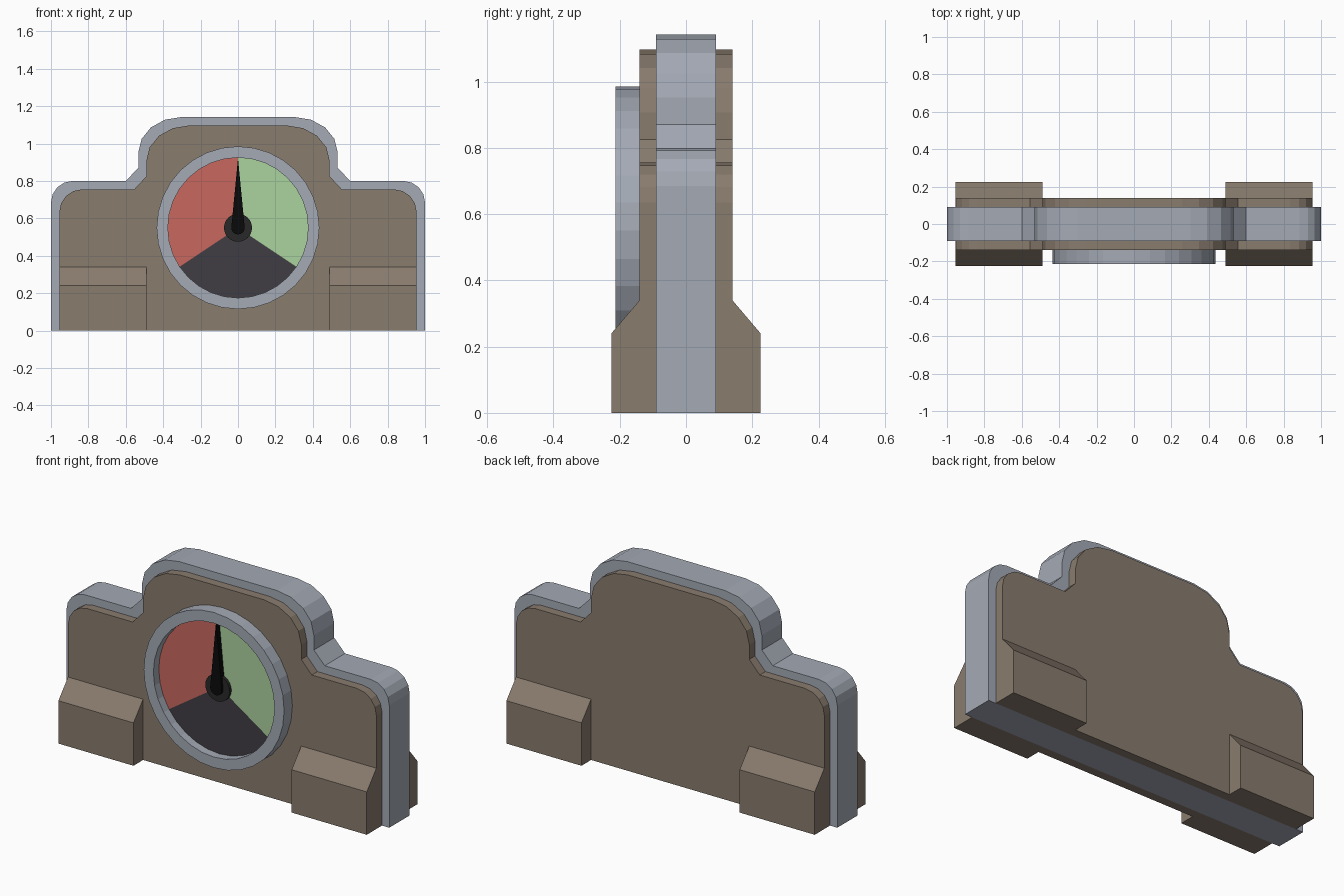
import bpy, bmesh
from math import sin, cos, pi

if "Cube" in bpy.data.objects:
    bpy.data.objects.remove(bpy.data.objects["Cube"])


def material(name, rgb):
    m = bpy.data.materials.new(name)
    m.diffuse_color = (*rgb, 1)
    m.use_nodes = True
    m.node_tree.nodes["Principled BSDF"].inputs["Base Color"].default_value = m.diffuse_color
    return m


BROWN = material("brown", (0.25, 0.20, 0.155))
STEEL = material("steel", (0.37, 0.40, 0.46))
RED = material("red", (0.58, 0.138, 0.112))
GREEN = material("green", (0.41, 0.645, 0.337))
DARK = material("dark", (0.051, 0.048, 0.056))
HUB = material("hub", (0.022, 0.022, 0.022))
BLACK = material("black", (0.003, 0.003, 0.003))


def finish(name, bm, mat):
    bmesh.ops.recalc_face_normals(bm, faces=bm.faces)
    mesh = bpy.data.meshes.new(name)
    bm.to_mesh(mesh)
    bm.free()
    mesh.materials.append(mat)
    ob = bpy.data.objects.new(name, mesh)
    bpy.context.collection.objects.link(ob)
    return ob


def loft(name, rings, mat, closed=False):
    """Skin matching loops of points; cap the ends or join them round."""
    bm = bmesh.new()
    loops = [[bm.verts.new(p) for p in r] for r in rings]
    pairs = list(zip(loops, loops[1:]))
    if closed:
        pairs.append((loops[-1], loops[0]))
    else:
        bm.faces.new(loops[0])
        bm.faces.new(loops[-1])
    for a, b in pairs:
        for i in range(len(a)):
            j = (i + 1) % len(a)
            bm.faces.new((a[i], a[j], b[j], b[i]))
    return finish(name, bm, mat)


def prism(name, pts, y0, y1, mat):
    return loft(name, [[(x, y, z) for x, z in pts] for y in (y0, y1)], mat)


def arc(cx, cz, rx, rz, a0, a1, n):
    angles = [a0 + (a1 - a0) * i / n for i in range(n + 1)]
    return [(cx + rx * cos(a), cz + rz * sin(a)) for a in angles]


def outline(w, shoulder, r, notch_x, neck_x, neck_z, top, rx, rz):
    """Stepped, rounded front outline mirrored across x = 0."""
    half = [(w, 0)] + arc(w - r, shoulder - r, r, r, 0, pi / 2, 4)
    half += [(notch_x, shoulder), (neck_x, neck_z)]
    half += arc(neck_x - rx, top - rz, rx, rz, 0, pi / 2, 4)
    return half + [(-x, z) for x, z in reversed(half)]


# Body: steel core with a brown plate on each face
prism("body_core", outline(1.0, 0.80, 0.115, 0.60, 0.533, 0.87, 1.142, 0.23, 0.19),
      -0.09, 0.09, STEEL)
plate = outline(0.955, 0.755, 0.12, 0.555, 0.49, 0.825, 1.097, 0.23, 0.19)
for side, s in (("front", -1), ("back", 1)):
    prism(side + "_plate", plate, 0.09 * s, 0.14 * s, BROWN)
    # Feet with sloped tops
    for end, e in (("left", -1), ("right", 1)):
        section = [(0.14, 0), (0.225, 0), (0.225, 0.24), (0.14, 0.34)]
        loft(f"{side}_{end}_foot",
             [[(x * e, y * s, z) for y, z in section] for x in (0.49, 0.955)], BROWN)

# Gauge bezel
CZ, N = 0.55, 32
bezel = [(0.435, -0.14), (0.435, -0.213), (0.375, -0.213), (0.375, -0.14)]
loft("gauge_bezel", [[(r * cos(2 * pi * i / N), y, CZ + r * sin(2 * pi * i / N))
                      for r, y in bezel] for i in range(N)], STEEL, closed=True)

# Dial sectors: start and end steps around the 32-sided dial
for name, a, b, mat in (("red_sector", 8, 19, RED), ("dark_sector", 19, 29, DARK),
                        ("green_sector", 29, 40, GREEN)):
    step = 2 * pi / N
    prism(name, [(0, CZ)] + arc(0, CZ, 0.376, 0.376, a * step, b * step, b - a),
          -0.14, -0.165, mat)

# Hub and needle
prism("needle_hub", arc(0, CZ, 0.075, 0.075, 0, 2 * pi, 24)[:-1], -0.165, -0.182, HUB)
prism("needle", arc(0, CZ, 0.036, 0.036, pi, 2 * pi, 8) + [(0, 0.92)],
      -0.165, -0.195, BLACK)
